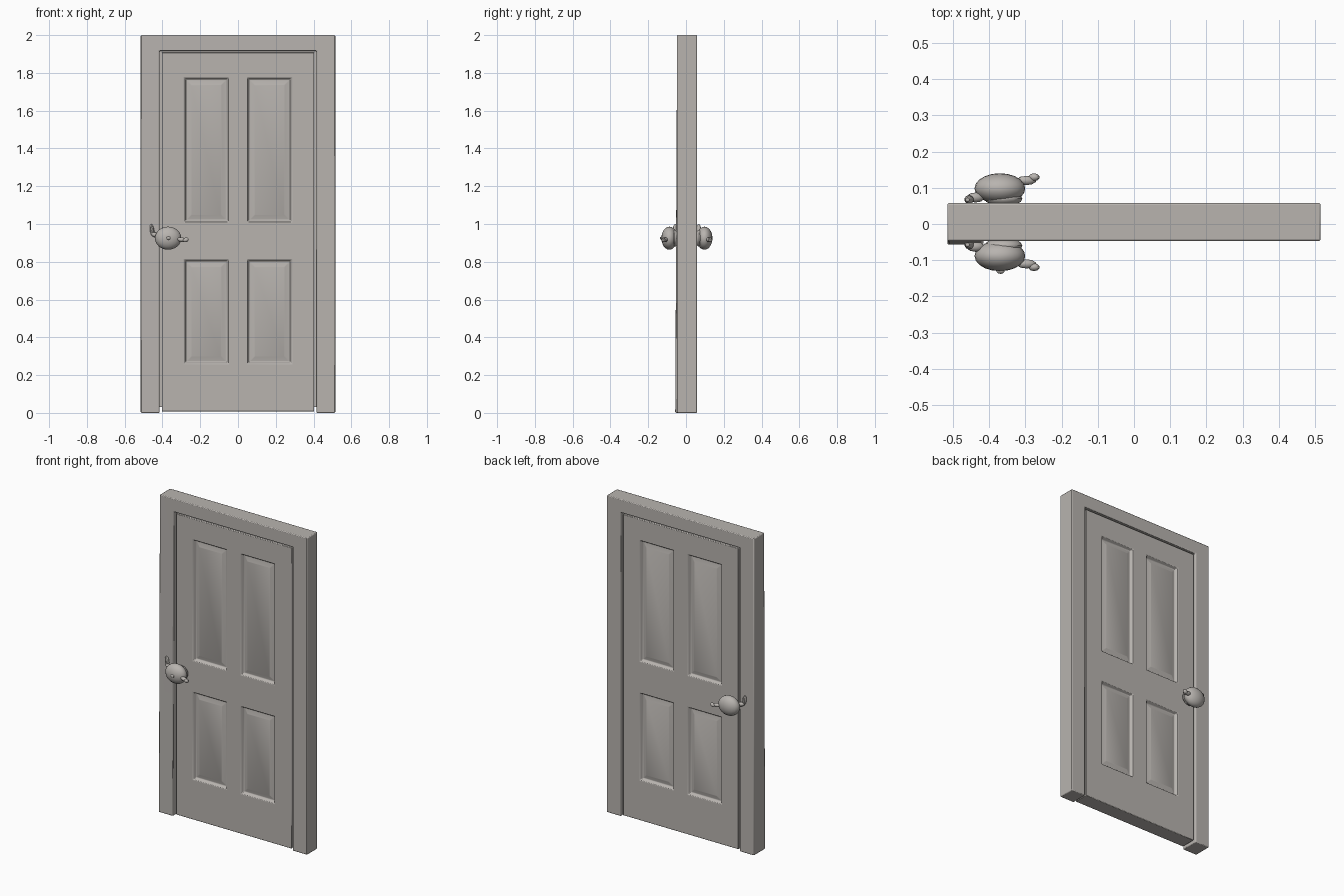
import bpy, bmesh, math
from mathutils import Matrix, Vector

if "Cube" in bpy.data.objects:
    bpy.data.objects.remove(bpy.data.objects["Cube"])

mat = bpy.data.materials.new("warm_grey")
mat.diffuse_color = (0.48, 0.455, 0.43, 1)
mat.use_nodes = True
mat.node_tree.nodes["Principled BSDF"].inputs["Base Color"].default_value = mat.diffuse_color


def finish(bm, name, bevel=0.0):
    bmesh.ops.recalc_face_normals(bm, faces=bm.faces[:])
    me = bpy.data.meshes.new(name)
    bm.to_mesh(me)
    bm.free()
    me.materials.append(mat)
    ob = bpy.data.objects.new(name, me)
    bpy.context.collection.objects.link(ob)
    if bevel:
        b = ob.modifiers.new("soft_edges", "BEVEL")
        b.width, b.segments, b.limit_method = bevel, 2, "ANGLE"
    bpy.ops.object.select_all(action="DESELECT")
    ob.select_set(True)
    bpy.context.view_layer.objects.active = ob
    bpy.ops.object.shade_smooth_by_angle(angle=math.radians(30))
    return ob


def arch(name, xo, zo, xi, zi, y0, y1, z0=0.0, bulge=0.0, bevel=0.0):
    """Two jambs and a header, open at the bottom."""
    bm = bmesh.new()
    pts = [(-xo, z0), (-xi, z0), (-xi, zi), (-xo, zo),
           (xo, zo), (xi, zi), (xi, z0), (xo, z0)]
    layers = []
    for y in (y0, y1):
        layers.append([bm.verts.new((x, y - (bulge if y == y0 and x < 0 and z == z0 else 0), z))
                       for x, z in pts])
    for v in layers:
        for q in ((0, 1, 2, 3), (3, 2, 5, 4), (4, 5, 6, 7)):
            bm.faces.new([v[i] for i in q])
    a, b = layers
    for i, j in ((0, 1), (1, 2), (2, 5), (5, 6), (6, 7), (7, 4), (4, 3), (3, 0)):
        bm.faces.new((a[i], a[j], b[j], b[i]))
    return finish(bm, name, bevel)


# Frame and the door stop that closes the gap around the leaf
arch("frame", 0.515, 2.0, 0.415, 1.917, -0.047, 0.058, bulge=0.01, bevel=0.005)
arch("door_stop", 0.43, 1.935, 0.39, 1.89, -0.018, 0.028, z0=0.03)

# Door leaf with four recessed, raised-field panels on each side
bm = bmesh.new()
xs = [-0.403, -0.285, -0.05, 0.05, 0.285, 0.403]
zs = [0.008, 0.26, 0.812, 1.01, 1.775, 1.908]
panels = []
for y, front in ((-0.042, True), (0.053, False)):
    g = [[bm.verts.new((x, y, z)) for x in xs] for z in zs]
    for r in range(5):
        for c in range(5):
            q = [g[r][c], g[r][c + 1], g[r + 1][c + 1], g[r + 1][c]]
            f = bm.faces.new(q if front else q[::-1])
            if r in (1, 3) and c in (1, 3):
                panels.append(f)
bm.normal_update()
for t, d in ((0.010, -0.018), (0.006, 0.0), (0.022, 0.010)):
    bmesh.ops.inset_individual(bm, faces=panels, thickness=t, depth=d, use_even_offset=True)
    bm.normal_update()
bmesh.ops.bridge_loops(bm, edges=[e for e in bm.edges if e.is_boundary])
finish(bm, "door_leaf", 0.003)


def blob(bm, loc, radii, tilt=0.0, seg=16):
    m = (Matrix.Translation(Vector(loc)) @ Matrix.Rotation(tilt, 4, "Y")
         @ Matrix.Diagonal((*radii, 1)))
    bmesh.ops.create_uvsphere(bm, u_segments=seg, v_segments=seg // 2 + 2, radius=1, matrix=m)


# Knobs: rounded body, neck, side spout, curled latch piece, front tip
for side, name in ((-1, "front_knob"), (1, "back_knob")):
    o = 0.005
    bm = bmesh.new()
    blob(bm, (-0.37, o + side * 0.093, 0.925), (0.07, 0.042, 0.061), 0, 20)
    blob(bm, (-0.36, o + side * 0.065, 0.925), (0.052, 0.022, 0.045))
    blob(bm, (-0.297, o + side * 0.115, 0.917), (0.028, 0.013, 0.012), 0.15, 10)
    blob(bm, (-0.276, o + side * 0.124, 0.916), (0.016, 0.011, 0.012), -0.4, 10)
    blob(bm, (-0.437, o + side * 0.068, 0.942), (0.026, 0.014, 0.013), 0.3, 10)
    blob(bm, (-0.455, o + side * 0.062, 0.968), (0.012, 0.013, 0.032), -0.15, 10)
    if side < 0:
        blob(bm, (-0.368, o - 0.134, 0.925), (0.012, 0.009, 0.009), 0, 10)
    finish(bm, name)
